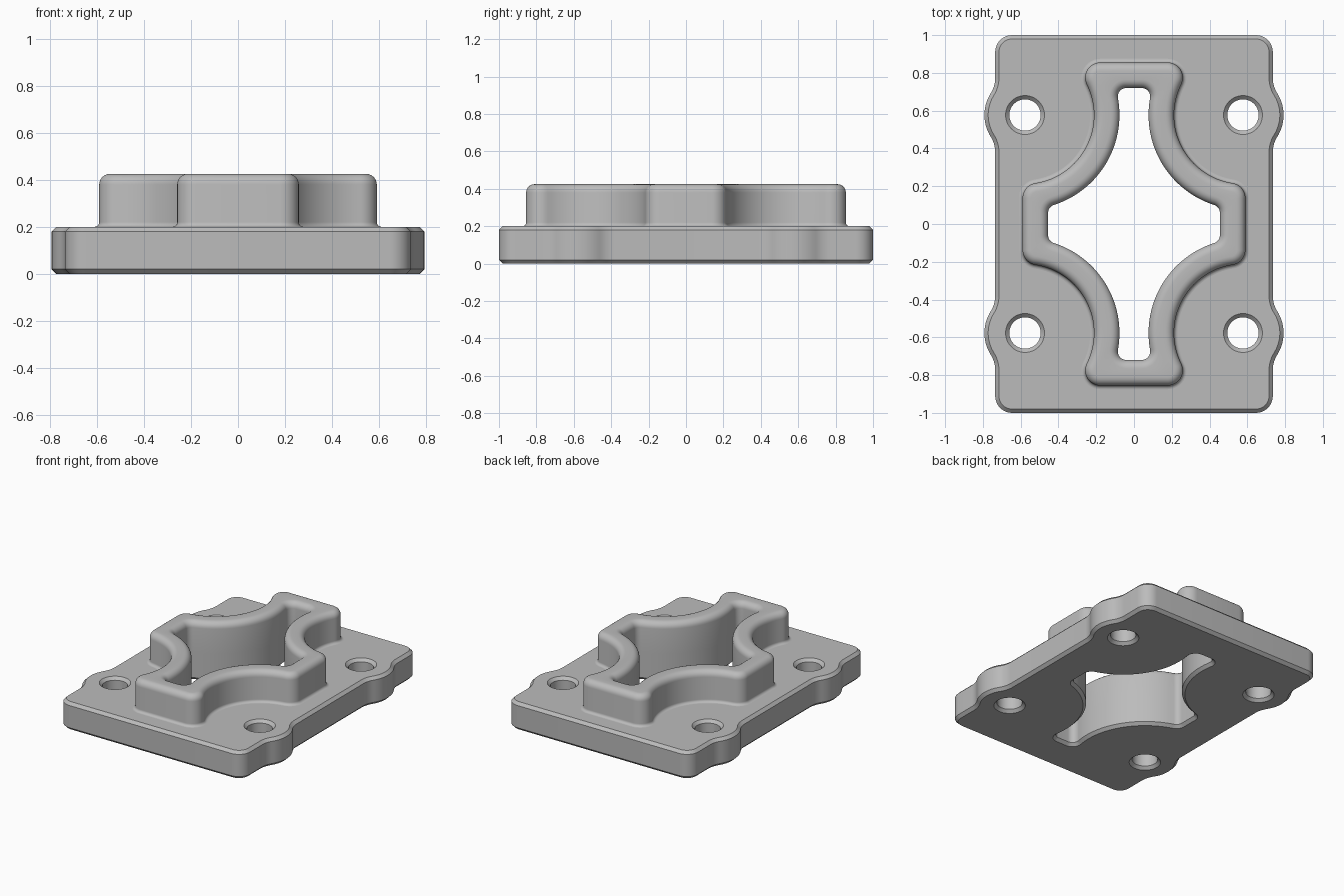
import bpy, bmesh
from math import pi, sin, cos, atan2, sqrt

if "Cube" in bpy.data.objects:
    bpy.data.objects.remove(bpy.data.objects["Cube"], do_unlink=True)

BOLT = 0.577      # bolt centre, both axes
THICK = 0.2       # plate thickness
TOP = 0.425       # collar height
CHAMFER = 0.02
ROUND = 0.045     # rounding of the collar's top edges

grey = bpy.data.materials.new("plain grey")
grey.use_nodes = True
colour = (0.5, 0.5, 0.5, 1)
grey.diffuse_color = colour
grey.node_tree.nodes["Principled BSDF"].inputs["Base Color"].default_value = colour


def arc(cx, cy, r, a, b, n):
    return [(cx + r * cos(a + (b - a) * i / n), cy + r * sin(a + (b - a) * i / n))
            for i in range(n + 1)]


def four_quadrants(q):
    """Mirror a counter-clockwise quadrant into a full loop."""
    back = q[::-1]
    return (q + [(-x, y) for x, y in back] + [(-x, -y) for x, y in q]
            + [(x, -y) for x, y in back])


def plate_outline(d):
    """Rounded rectangle with a blended ear beside each bolt, grown by d."""
    w, l, r, ear, f = 0.735 + d, 1 + d, 0.09 + d, 0.215 + d, 0.15 - d
    dx = w + f - BOLT
    dy = sqrt((ear + f) ** 2 - dx ** 2)
    a = atan2(dy, dx)
    return four_quadrants(
        arc(w + f, BOLT - dy, f, pi, pi - a, 8)
        + arc(BOLT, BOLT, ear, -a, a, 16)[1:-1]
        + arc(w + f, BOLT + dy, f, pi + a, pi, 8)
        + arc(w - r, l - r, r, 0, pi / 2, 10))


def cross_outline(d, hollow, lx, ly, r):
    """Four-armed cross with sides hollowed around the bolts, grown by d."""
    hollow, lx, ly, r = hollow - d, lx + d, ly + d, r + d
    reach = (hollow + r) ** 2
    cy = BOLT - sqrt(reach - (lx - r - BOLT) ** 2)
    cx = BOLT - sqrt(reach - (ly - r - BOLT) ** 2)
    b1 = atan2(BOLT - cy, BOLT - lx + r)
    b2 = atan2(BOLT - ly + r, BOLT - cx)
    return four_quadrants(
        arc(lx - r, cy, r, 0, b1, 10)
        + arc(BOLT, BOLT, hollow, b1 + pi, b2 + pi, 32)[1:-1]
        + arc(cx, ly - r, r, b2, pi / 2, 12))


def outer_cross(d):
    return cross_outline(d, 0.365, 0.59, 0.855, 0.08)


def opening(d):
    return cross_outline(d, 0.5, 0.455, 0.72, 0.045)


def add_ring(bm, points, z):
    return [bm.verts.new((x, y, z)) for x, y in points]


def join(bm, a, b):
    for i in range(len(a)):
        j = (i + 1) % len(a)
        bm.faces.new((a[i], a[j], b[j], b[i]))


def loft(bm, outline, profile):
    """Skin rings along (growth, height) steps; return first and last ring."""
    rings = [add_ring(bm, outline(d), z) for d, z in profile]
    for a, b in zip(rings, rings[1:]):
        join(bm, a, b)
    return rings[0], rings[-1]


def cap(bm, rings):
    """Fill a flat region bounded by several loops."""
    edges = [bm.edges.get((r[i - 1], r[i])) for r in rings for i in range(len(r))]
    bmesh.ops.triangle_fill(bm, edges=edges, use_beauty=True)


def finish(bm, name):
    bmesh.ops.recalc_face_normals(bm, faces=bm.faces[:])
    mesh = bpy.data.meshes.new(name)
    bm.to_mesh(mesh)
    bm.free()
    mesh.materials.append(grey)
    ob = bpy.data.objects.new(name, mesh)
    bpy.context.collection.objects.link(ob)
    bpy.ops.object.select_all(action="DESELECT")
    ob.select_set(True)
    bpy.context.view_layer.objects.active = ob
    bpy.ops.object.shade_smooth_by_angle(angle=pi / 6)


# Base plate: chamfered rim, four chamfered bolt holes, central opening
bm = bmesh.new()
c = CHAMFER
walls = [loft(bm, plate_outline, [(-c, 0), (0, c), (0, THICK - c), (-c, THICK)]),
         loft(bm, opening, [(c, 0), (0, c), (0, THICK)])]
for sx in (-1, 1):
    for sy in (-1, 1):
        def bolt_hole(d):
            return arc(sx * BOLT, sy * BOLT, 0.083 + d, 0, 2 * pi, 48)[:-1]
        walls.append(loft(bm, bolt_hole, [(c, 0), (0, c), (0, THICK - c), (c, THICK)]))
cap(bm, [w[0] for w in walls])
cap(bm, [w[1] for w in walls])
finish(bm, "base_plate")

# Raised collar: filleted foot, upright walls, rounded top edges
bm = bmesh.new()
turn = [i * pi / 12 for i in range(7)]
foot = [(c * (1 - sin(a)), THICK + c * (1 - cos(a))) for a in turn]
edge = [(-ROUND * (1 - cos(a)), TOP - ROUND * (1 - sin(a))) for a in turn]
out_low, out_top = loft(bm, outer_cross, foot + edge)
in_low, in_top = loft(bm, opening, [(0, THICK)] + [(-d, z) for d, z in edge])
join(bm, out_top, in_top)
join(bm, out_low, in_low)
finish(bm, "raised_collar")
